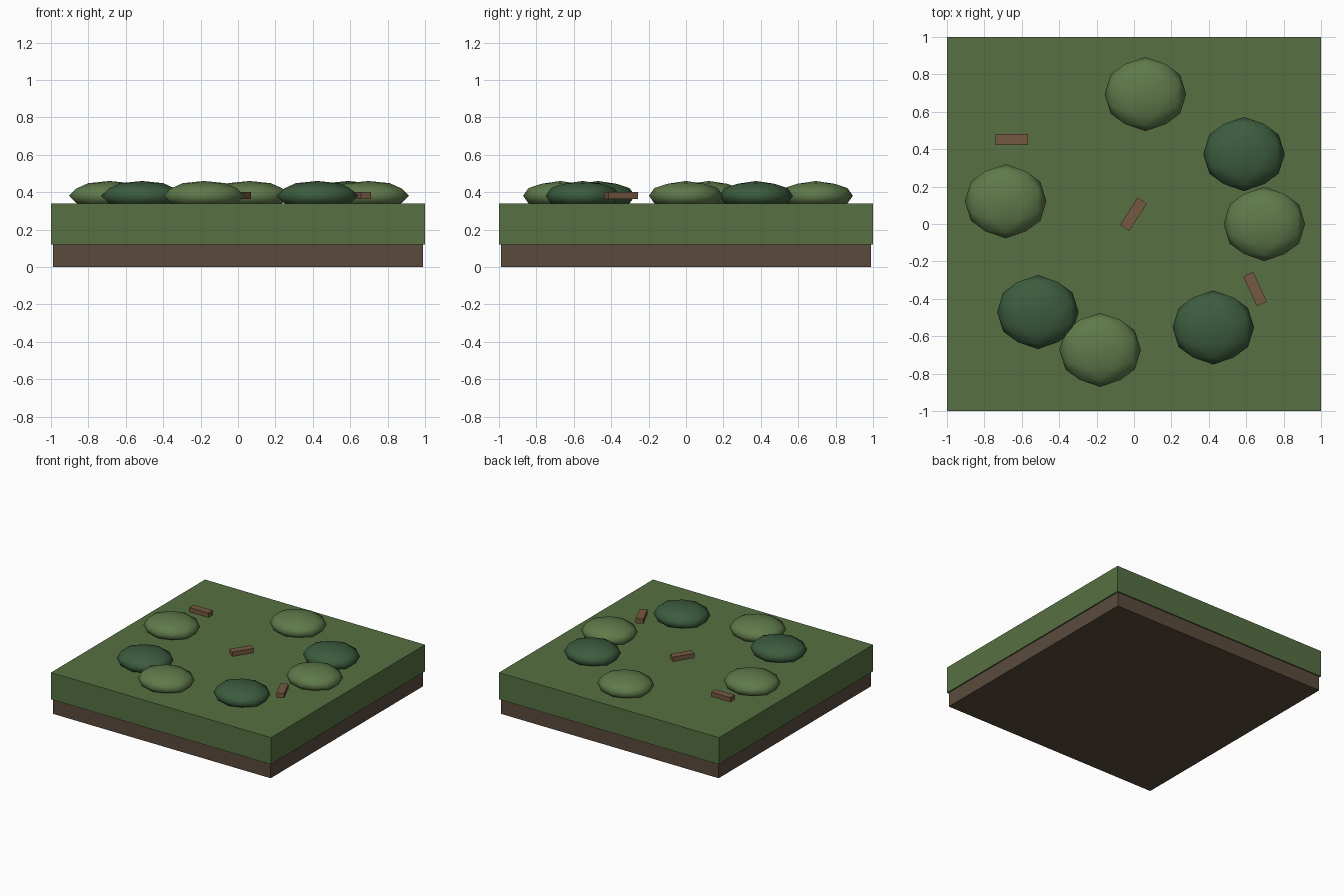
import bpy, bmesh, math
from mathutils import Matrix

if "Cube" in bpy.data.objects:
    bpy.data.objects.remove(bpy.data.objects["Cube"])


def material(name, rgb):
    m = bpy.data.materials.new(name)
    m.diffuse_color = (*rgb, 1)
    m.use_nodes = True
    m.node_tree.nodes["Principled BSDF"].inputs["Base Color"].default_value = m.diffuse_color
    return m


SOIL = material("soil", (0.102, 0.069, 0.045))
GRASS = material("grass", (0.093, 0.162, 0.054))
LIGHT = material("light_leaf", (0.115, 0.195, 0.070))
DARK = material("dark_leaf", (0.045, 0.107, 0.048))
WOOD = material("wood", (0.181, 0.098, 0.054))


def finish(bm, name, mat, loc, angle=0, smooth=False):
    me = bpy.data.meshes.new(name)
    for f in bm.faces:
        f.smooth = smooth
    bm.to_mesh(me)
    bm.free()
    me.materials.append(mat)
    ob = bpy.data.objects.new(name, me)
    ob.location = loc
    ob.rotation_euler.z = angle
    bpy.context.collection.objects.link(ob)


def box(name, mat, size, loc, angle=0):
    bm = bmesh.new()
    bmesh.ops.create_cube(bm, size=1, matrix=Matrix.Diagonal((*size, 1)))
    finish(bm, name, mat, loc, angle)


def mound(name, mat, loc):
    # icosphere turned so an edge midpoint points up, then flattened
    bm = bmesh.new()
    tilt = Matrix.Rotation(-math.atan(2) / 2, 4, 'Y')
    flat = Matrix.Diagonal((0.218, 0.198, 0.079, 1))
    bmesh.ops.create_icosphere(bm, subdivisions=2, radius=1, matrix=flat @ tilt)
    finish(bm, name, mat, loc, smooth=True)


# Ground layers
box("soil_layer", SOIL, (1.98, 1.98, 0.12), (0, 0, 0.06))
box("grass_layer", GRASS, (2, 2, 0.22), (0, 0, 0.23))

# Shrubs spaced by the golden angle on a ring
for i in range(7):
    a = -2.4 * i
    mound(f"shrub_{i}", DARK if i % 2 else LIGHT,
          (0.697 * math.cos(a), 0.697 * math.sin(a), 0.381))

# Fallen logs along a diagonal, each turned one radian further
for i in range(3):
    box(f"log_{i}", WOOD, (0.174, 0.059, 0.039),
        (-0.653 + 0.65 * i, 0.452 - 0.4 * i, 0.382), i)
